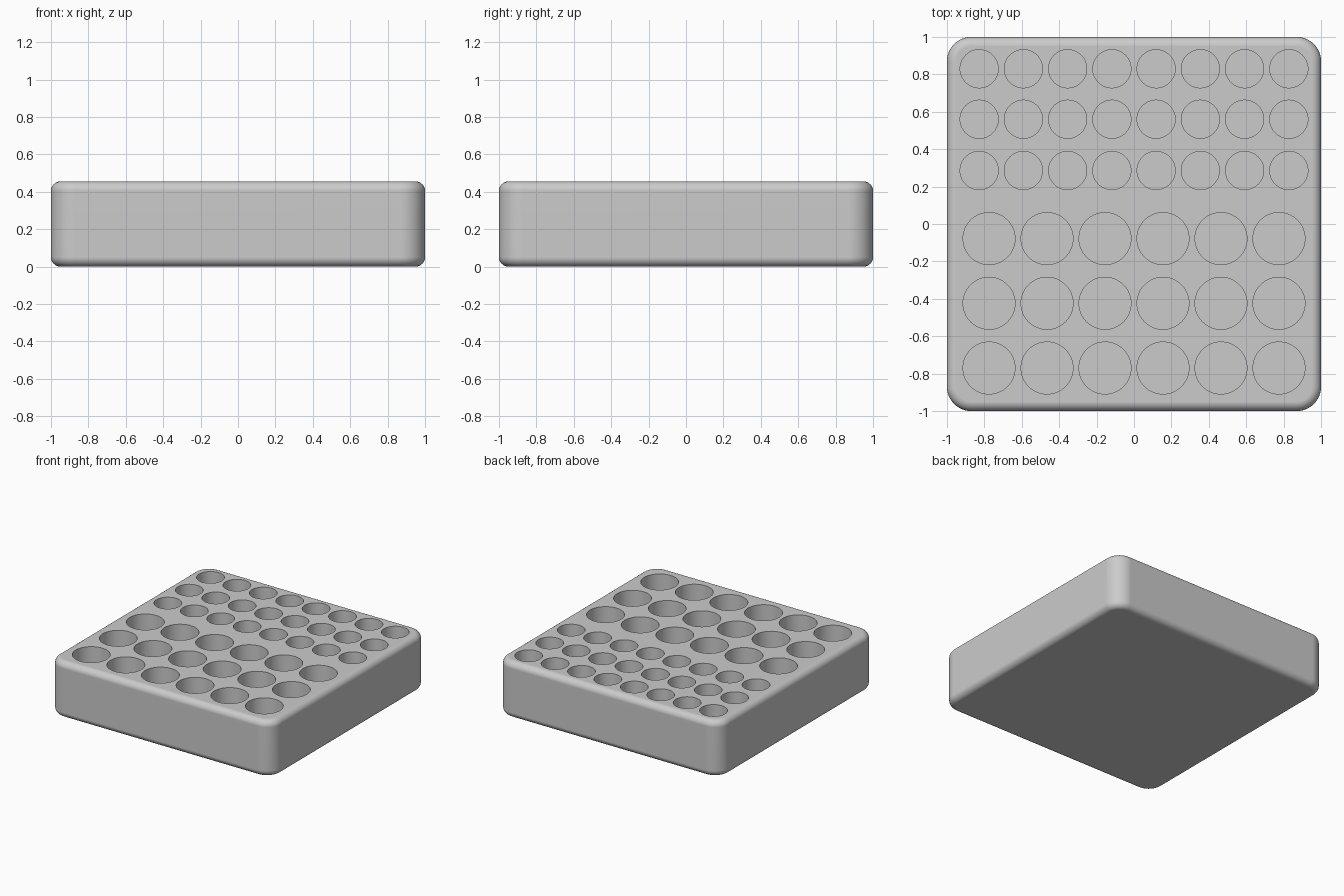
import bpy
import bmesh
from mathutils import Matrix

HEIGHT, FLOOR = 0.455, 0.06

if "Cube" in bpy.data.objects:
    bpy.data.objects.remove(bpy.data.objects["Cube"], do_unlink=True)

grey = bpy.data.materials.new("plain grey")
grey.use_nodes = True
grey.diffuse_color = (0.6, 0.6, 0.6, 1)
grey.node_tree.nodes["Principled BSDF"].inputs["Base Color"].default_value = (0.6, 0.6, 0.6, 1)


def make_object(name, bm):
    mesh = bpy.data.meshes.new(name)
    bm.normal_update()
    bm.to_mesh(mesh)
    bm.free()
    mesh.materials.append(grey)
    obj = bpy.data.objects.new(name, mesh)
    bpy.context.collection.objects.link(obj)
    return obj


def round_edges(bm, edges, radius, segments):
    bmesh.ops.bevel(bm, geom=edges, offset=radius, segments=segments,
                    profile=0.5, affect='EDGES', clamp_overlap=False)


# Block: broad vertical corners, then softer top and bottom rims
bm = bmesh.new()
bmesh.ops.create_cube(bm, size=1, matrix=Matrix.Translation((0, 0, HEIGHT / 2))
                      @ Matrix.Diagonal((2, 2, HEIGHT, 1)))
upright = [e for e in bm.edges if abs(e.verts[0].co.z - e.verts[1].co.z) > 0.1]
round_edges(bm, upright, 0.13, 12)
rims = [e for e in bm.edges if abs(e.verts[0].co.z - e.verts[1].co.z) < 0.01]
round_edges(bm, rims, 0.05, 6)
block = make_object("holder_block", bm)

# Round sockets: three rows of small ones behind three rows of large ones
bm = bmesh.new()


def socket_rows(count, pitch, radius, rows):
    depth = HEIGHT + 0.1 - FLOOR
    for y in rows:
        for i in range(count):
            x = (i - (count - 1) / 2) * pitch
            bmesh.ops.create_cone(bm, cap_ends=True, segments=64, radius1=radius,
                                  radius2=radius, depth=depth,
                                  matrix=Matrix.Translation((x, y, FLOOR + depth / 2)))


socket_rows(8, 0.2365, 0.102, (0.83, 0.56, 0.286))
socket_rows(6, 0.31, 0.139, (-0.078, -0.424, -0.77))
cutter = make_object("socket_cutter", bm)
cutter.hide_render = True

# Cut the sockets and drop the cutter
cut = block.modifiers.new("sockets", 'BOOLEAN')
cut.operation = 'DIFFERENCE'
cut.solver = 'EXACT'
cut.object = cutter
bpy.ops.object.select_all(action='DESELECT')
block.select_set(True)
bpy.context.view_layer.objects.active = block
bpy.ops.object.modifier_apply(modifier=cut.name)
bpy.data.objects.remove(cutter, do_unlink=True)

# Smooth rounding with crisp socket rims
bpy.ops.object.shade_smooth_by_angle(angle=0.6)
weighted = block.modifiers.new("flat_faces", 'WEIGHTED_NORMAL')
weighted.keep_sharp = True
